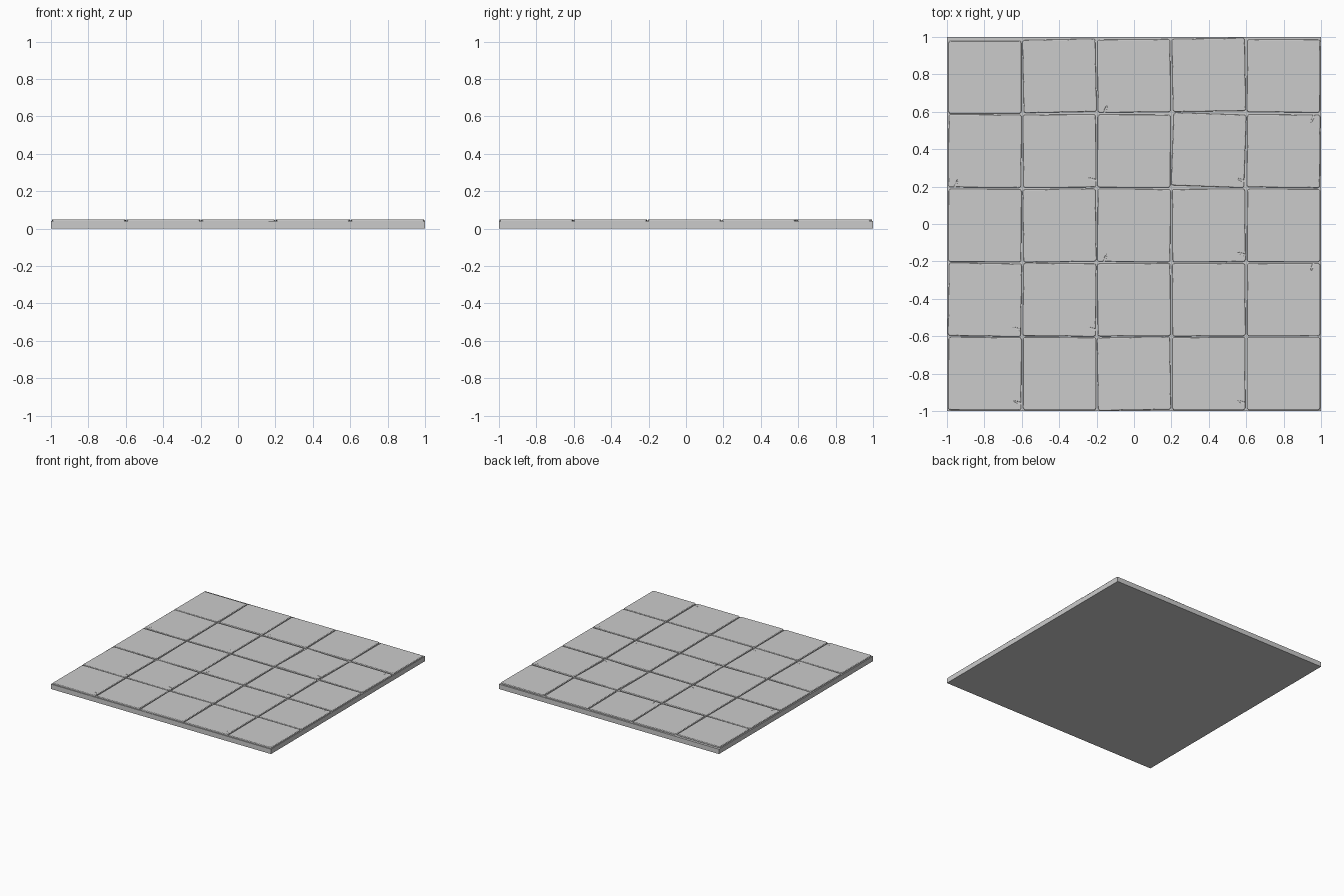
import bpy, bmesh, math
from mathutils import Matrix

if "Cube" in bpy.data.objects:
    bpy.data.objects.remove(bpy.data.objects["Cube"])

BASE_TOP, TILE_TOP, SIZE = 0.04, 0.05, 0.389


def add_object(name, mesh):
    ob = bpy.data.objects.new(name, mesh)
    bpy.context.collection.objects.link(ob)
    return ob


def box_bmesh(sx, sy, z0, z1):
    bm = bmesh.new()
    bmesh.ops.create_cube(bm, size=1, matrix=Matrix.Translation((0, 0, (z0 + z1) / 2))
                          @ Matrix.Diagonal((sx, sy, z1 - z0, 1)))
    return bm


def to_mesh(bm, name):
    me = bpy.data.meshes.new(name)
    bm.to_mesh(me)
    bm.free()
    return me


# Grout slab under the tiles
add_object("base_slab", to_mesh(box_bmesh(2, 2, 0, BASE_TOP), "base_slab"))


# Tile: rounded corners, then a softened top rim
def tile_mesh():
    bm = box_bmesh(SIZE, SIZE, BASE_TOP - 0.005, TILE_TOP)
    upright = [e for e in bm.edges if abs(e.verts[0].co.z - e.verts[1].co.z) > 0.001]
    bmesh.ops.bevel(bm, geom=upright, offset=0.012, segments=3, profile=0.5, affect='EDGES')
    rim = [e for e in bm.edges if all(v.co.z > TILE_TOP - 0.0001 for v in e.verts)]
    bmesh.ops.bevel(bm, geom=rim, offset=0.005, segments=3, profile=0.5, affect='EDGES')
    return to_mesh(bm, "tile")


plain = tile_mesh()

# Worn variant: a shallow chip scooped out of the edge near one corner
worn_ob = add_object("worn_tile", plain.copy())
bm = bmesh.new()
bmesh.ops.create_icosphere(bm, subdivisions=2, radius=1,
                           matrix=Matrix.Translation((SIZE / 2, -SIZE / 2 + 0.035, TILE_TOP + 0.001))
                           @ Matrix.Rotation(math.radians(-20), 4, 'Z')
                           @ Matrix.Diagonal((0.05, 0.007, 0.004, 1)))
cutter = add_object("chip_cutter", to_mesh(bm, "chip_cutter"))
cutter.hide_render = True
mod = worn_ob.modifiers.new("chip", 'BOOLEAN')
mod.operation, mod.object, mod.solver = 'DIFFERENCE', cutter, 'EXACT'
worn = bpy.data.meshes.new_from_object(
    worn_ob.evaluated_get(bpy.context.evaluated_depsgraph_get()))
bpy.data.objects.remove(worn_ob)
bpy.data.objects.remove(cutter)

# Layout: row centres from back to front, slight hand-laid turns in degrees
COLS = [-0.797, -0.398, 0.0, 0.4, 0.8]
ROWS = [0.792, 0.39, -0.008, -0.405, -0.8]
TURNS = [[0, 1.2, 0.5, 0.9, -0.4],
         [-0.5, 0.4, -0.2, -2, -0.6],
         [-0.2, 0.8, -0.4, 0.4, -0.1],
         [-0.9, -0.6, 0.3, 0.4, -0.2],
         [-0.3, -0.1, 0.9, 0.2, 0]]
# Worn tiles: (row, column) -> quarter turns of the chipped corner
WORN = {(1, 1): 0, (1, 3): 0, (2, 3): 0, (3, 0): 0, (3, 1): 0, (4, 0): 0, (4, 3): 0,
        (1, 4): 1, (3, 4): 1, (0, 2): 3, (1, 0): 3, (2, 2): 3}

for r, y in enumerate(ROWS):
    for c, x in enumerate(COLS):
        ob = add_object(f"tile_{r}_{c}", worn if (r, c) in WORN else plain)
        dy = -0.007 if (r, c) == (0, 0) else 0.005 if (r, c) in ((0, 3), (1, 3)) else 0
        ob.location = (x, y + dy, 0)
        ob.rotation_euler.z = math.radians(TURNS[r][c] + 90 * WORN.get((r, c), 0))
